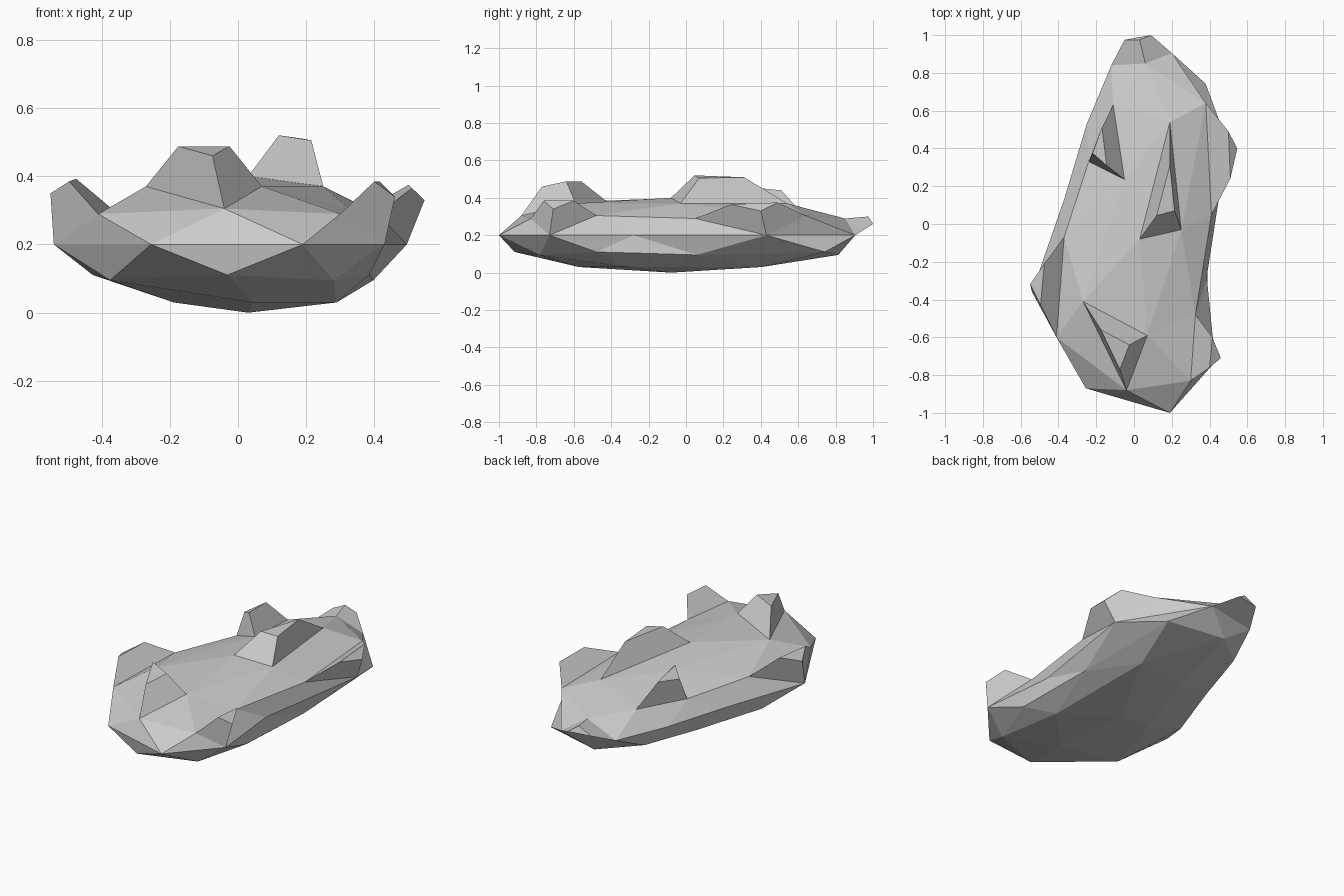
import bpy, bmesh, math
from mathutils import Vector

if "Cube" in bpy.data.objects:
    bpy.data.objects.remove(bpy.data.objects["Cube"])

# Widest outline at z = 0.2, counter-clockwise from the front point
OUTLINE = [(0.19, -1.0), (0.43, -0.73), (0.385, -0.28), (0.495, 0.43), (0.20, 0.905),
           (-0.12, 0.84), (-0.25, 0.53), (-0.37, 0.13), (-0.54, -0.36), (-0.255, -0.87)]
# Bulge of the stretch between each outline point and the next
BULGE = [1, 1, 1, 1.17, 1.05, 1, 1, 1, 1.06, 1.04]
CENTRE = Vector((0.03, -0.08))

# Knobs: base triangle (x, y) on the rock, then raised triangle (x, y, z)
KNOBS = [
    # front top
    ([(-0.27, -0.41), (0.07, -0.59), (-0.04, -0.88)],
     [(-0.175, -0.56, 0.488), (-0.025, -0.64, 0.488), (-0.075, -0.77, 0.46)]),
    # back right top
    ([(0.03, -0.08), (0.25, -0.03), (0.19, 0.54)],
     [(0.12, 0.045, 0.52), (0.215, 0.07, 0.505), (0.19, 0.31, 0.51)]),
    # back left top
    ([(-0.05, 0.235), (-0.24, 0.33), (-0.11, 0.63)],
     [(-0.145, 0.31, 0.46), (-0.22, 0.375, 0.42), (-0.17, 0.51, 0.44)]),
    # right side, back
    ([(0.41, 0.05), (0.495, 0.43), (0.38, 0.64)],
     [(0.51, 0.24, 0.365), (0.547, 0.40, 0.33), (0.50, 0.49, 0.375)]),
    # right side, front
    ([(0.325, -0.48), (0.43, -0.73), (0.30, -0.83)],
     [(0.415, -0.60, 0.385), (0.46, -0.71, 0.34), (0.40, -0.76, 0.385)]),
    # left side
    ([(-0.41, -0.60), (-0.54, -0.36), (-0.37, -0.07)],
     [(-0.495, -0.43, 0.385), (-0.55, -0.32, 0.35), (-0.475, -0.21, 0.393)]),
    # back tip
    ([(-0.12, 0.84), (0.06, 0.85), (0.20, 0.905)],
     [(-0.05, 0.975, 0.26), (0.03, 0.975, 0.30), (0.09, 1.0, 0.26)]),
]


def outline_offset(angle):
    """Offset from the centre to the outline in the given direction."""
    t = ((math.degrees(angle) + 90) / 36) % 10
    k = int(t + 1e-4) % 10
    f = t - int(t + 1e-4)
    a, b = Vector(OUTLINE[k]) - CENTRE, Vector(OUTLINE[(k + 1) % 10]) - CENTRE
    if abs(f) < 0.05:
        return a
    return a.lerp(b, f) * BULGE[k] / math.cos(math.radians(18))


# Rock body: flattened icosphere stretched to the outline
bm = bmesh.new()
bmesh.ops.create_icosphere(bm, subdivisions=2, radius=1)
for v in bm.verts:
    r = math.hypot(v.co.x, v.co.y)
    p = CENTRE + outline_offset(math.atan2(v.co.y, v.co.x)) * r
    if v.co.z < -0.7 and r > 0.1:
        p.x += 0.05
    v.co = (p.x, p.y, 0.2 + 0.2 * v.co.z)

# Knobs: fit a triangle of the upper side to each base
upper = [v for v in bm.verts if v.co.z > 0.19]
bases = []
for base, _ in KNOBS:
    picked = []
    for q in base:
        v = min(upper, key=lambda w: (w.co.xy - Vector(q)).length)
        v.co.xy = q
        picked.append(v)
    bases.append(picked)

# Knobs: replace the triangle with a tapered, raised one
for picked, (_, top) in zip(bases, KNOBS):
    face = bm.faces.get(picked)
    if face:
        bm.faces.remove(face)
    tips = [bm.verts.new(q) for q in top]
    bm.faces.new(tips)
    for i in range(3):
        j = (i + 1) % 3
        bm.faces.new((picked[i], picked[j], tips[j], tips[i]))

bmesh.ops.recalc_face_normals(bm, faces=bm.faces[:])
mesh = bpy.data.meshes.new("rock")
bm.to_mesh(mesh)
bm.free()
bpy.context.collection.objects.link(bpy.data.objects.new("rock", mesh))
